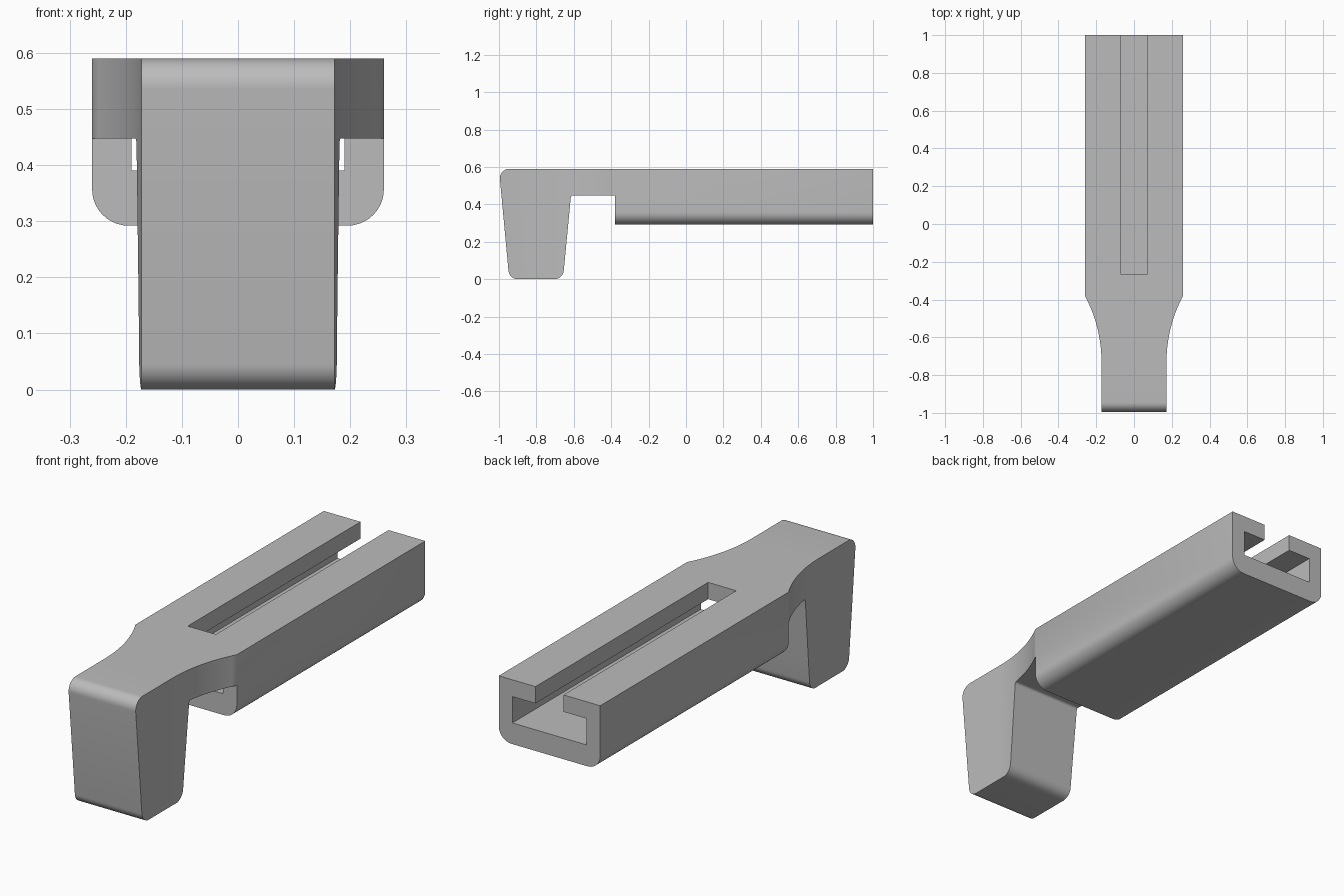
import bpy, bmesh, math
from mathutils import Vector

cube = bpy.data.objects.get("Cube")
if cube:
    bpy.data.objects.remove(cube, do_unlink=True)

grey = bpy.data.materials.new("plain grey")
grey.use_nodes = True
colour = (0.5, 0.5, 0.5, 1)
grey.diffuse_color = colour
grey.node_tree.nodes["Principled BSDF"].inputs["Base Color"].default_value = colour

AXES = {"x": lambda a, b, d: (d, a, b),
        "y": lambda a, b, d: (a, d, b),
        "z": lambda a, b, d: (a, b, d)}


def rounded(corners, steps=10):
    """Outline from (a, b, radius) corners, with an arc at each radius."""
    out = []
    for i, (a, b, r) in enumerate(corners):
        p = Vector((a, b))
        if r == 0:
            out.append(p)
            continue
        u = (Vector(corners[i - 1][:2]) - p).normalized()
        v = (Vector(corners[(i + 1) % len(corners)][:2]) - p).normalized()
        half = u.angle(v) / 2
        centre = p + (u + v).normalized() * r / math.sin(half)
        start = p + u * r / math.tan(half) - centre
        end = p + v * r / math.tan(half) - centre
        sweep = start.angle(end)
        for k in range(steps + 1):
            t = k / steps
            out.append(centre + (start * math.sin((1 - t) * sweep)
                                 + end * math.sin(t * sweep)) / math.sin(sweep))
    return out


def prism(name, outline, axis, low, high):
    """Extrude a flat outline along one axis."""
    bm = bmesh.new()
    place = AXES[axis]
    face = bm.faces.new([bm.verts.new(place(a, b, low)) for a, b in outline])
    made = bmesh.ops.extrude_face_region(bm, geom=[face])["geom"]
    shift = Vector(place(0, 0, high - low))
    bmesh.ops.translate(bm, verts=[g for g in made if isinstance(g, bmesh.types.BMVert)], vec=shift)
    bmesh.ops.recalc_face_normals(bm, faces=bm.faces)
    mesh = bpy.data.meshes.new(name)
    bm.to_mesh(mesh)
    bm.free()
    mesh.materials.append(grey)
    obj = bpy.data.objects.new(name, mesh)
    bpy.context.collection.objects.link(obj)
    return obj


def combine(obj, tool, operation):
    """Apply a boolean and discard the tool."""
    mod = obj.modifiers.new("boolean", "BOOLEAN")
    mod.operation, mod.solver, mod.object = operation, "EXACT", tool
    bpy.context.view_layer.objects.active = obj
    bpy.ops.object.modifier_apply(modifier=mod.name)
    bpy.data.objects.remove(tool, do_unlink=True)


TOP, W, NECK, JOIN = 0.59, 0.26, 0.172, -0.38

# Rail body with rounded lower edges
body = prism("slotted_clip", rounded([(-W, TOP, 0), (-W, 0.292, 0.065),
                                      (W, 0.292, 0.065), (W, TOP, 0)]), "y", JOIN, 1)

# Hooked leg and neck: side profile trimmed to the flared plan
hook = prism("hook", rounded([(-1, TOP, 0.05), (-0.945, 0, 0.05), (-0.658, 0, 0.05),
                              (-0.615, 0.447, 0.012), (JOIN, 0.447, 0), (JOIN, TOP, 0)]),
             "x", -0.3, 0.3)
flare_start = -0.73
run, rise = JOIN - flare_start, W - NECK
radius = (run ** 2 + rise ** 2) / (2 * rise)
side = [(NECK, -1.1)]
for k in range(17):
    y = run * k / 16
    side.append((NECK + radius - math.sqrt(radius ** 2 - y ** 2), flare_start + y))
side.append((W, JOIN + 0.1))
plan = side + [(-x, y) for x, y in reversed(side)]
combine(hook, prism("plan", plan, "z", -0.1, 0.7), "INTERSECT")


def box(x, low, high):
    return [(-x, low), (x, low), (x, high), (-x, high)]


# Channel along the whole rail, open slot above it
combine(body, prism("channel", box(0.19, 0.39, 0.512), "y", JOIN - 0.1, 1.1), "DIFFERENCE")
combine(body, prism("slot", box(0.072, 0.45, 0.7), "y", -0.265, 1.1), "DIFFERENCE")
combine(body, hook, "UNION")

# Clean up flat faces and shade the rounds
bm = bmesh.new()
bm.from_mesh(body.data)
bmesh.ops.remove_doubles(bm, verts=bm.verts, dist=0.0001)
bmesh.ops.dissolve_limit(bm, angle_limit=0.01, verts=bm.verts, edges=bm.edges)
bm.to_mesh(body.data)
bm.free()
bpy.ops.object.select_all(action="DESELECT")
body.select_set(True)
bpy.context.view_layer.objects.active = body
bpy.ops.object.shade_smooth_by_angle(angle=math.radians(30))
